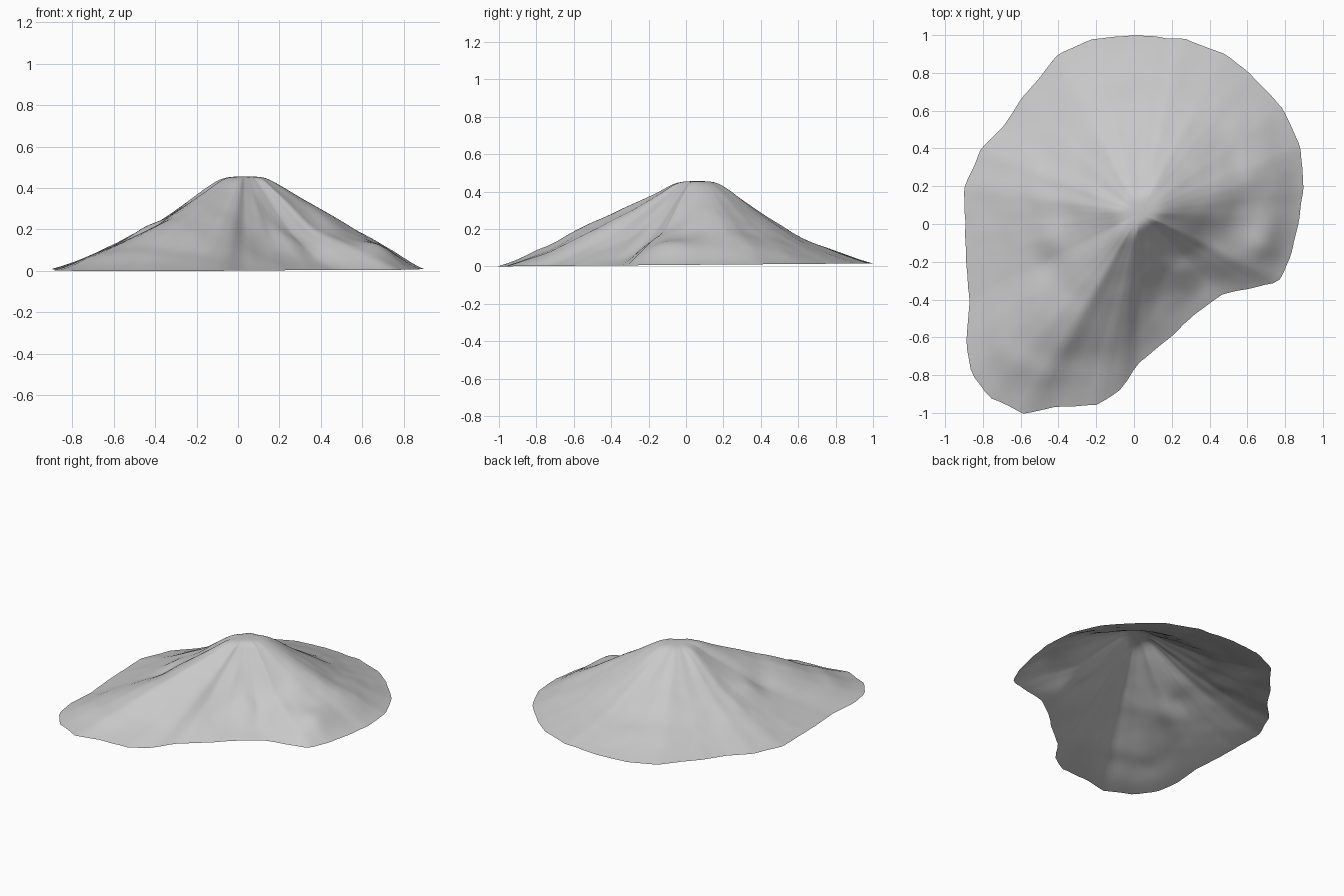
import bpy, bmesh, math
from mathutils import Vector, noise

cube = bpy.data.objects.get("Cube")
if cube:
    bpy.data.objects.remove(cube, do_unlink=True)

CENTRE = Vector((.03, .06))
APEX, CAP = .51, .456
SEGMENTS, RINGS = 168, 50

# Footprint of the hill, counterclockwise from +x
FOOTPRINT = [(.87, 0), (.9, .2), (.88, .41), (.79, .61), (.61, .8), (.48, .9), (.27, .98),
             (0, 1), (-.22, .98), (-.4, .9), (-.59, .67), (-.69, .52), (-.81, .4),
             (-.9, .18), (-.89, -.2), (-.87, -.4), (-.89, -.64), (-.86, -.8), (-.76, -.92),
             (-.58, -1), (-.4, -.97), (-.2, -.96), (-.06, -.87), (.02, -.74), (.19, -.6),
             (.32, -.48), (.47, -.37), (.76, -.31), (.82, -.2)]

# Direction in degrees: heights at one to four fifths of the way out
SLOPES = {0: (.41, .30, .19, .11), 15: (.415, .315, .21, .11), 30: (.415, .30, .185, .095),
          60: (.41, .28, .165, .08), 90: (.375, .26, .145, .08), 120: (.39, .27, .16, .08),
          150: (.39, .27, .165, .08), 180: (.40, .26, .165, .075), 210: (.38, .26, .155, .075),
          225: (.39, .265, .165, .075), 240: (.395, .30, .205, .085),
          255: (.385, .265, .165, .07), 270: (.385, .265, .155, .07),
          285: (.385, .27, .14, .065), 300: (.39, .265, .15, .06), 315: (.39, .26, .14, .06),
          330: (.385, .25, .15, .075), 345: (.39, .265, .16, .105)}
SLOPES[360] = SLOPES[0]

# Local knolls and hollows: x, y, height, radius
BUMPS = [(-.45, -.08, .02, .09), (-.43, -.22, -.02, .08), (.7, -.1, .02, .1),
         (.36, -.1, -.02, .09), (.27, -.25, .02, .07), (.66, .3, .01, .1),
         (-.68, -.7, .012, .07), (-.52, -.78, .015, .07)]


def spline(a, b, c, d, f):
    """Smooth curve from b to c."""
    return b + .5 * f * (c - a + f * (2*a - 5*b + 4*c - d + f * (3*(b - c) + d - a)))


def footprint_radius(angle):
    """Distance from the centre to the footprint edge along a direction."""
    ray = Vector((math.cos(angle), math.sin(angle)))
    for i, p in enumerate(FOOTPRINT):
        a = Vector(p) - CENTRE
        b = Vector(FOOTPRINT[(i + 1) % len(FOOTPRINT)]) - CENTRE
        side_a, side_b = ray.cross(a), ray.cross(b)
        if side_a <= 0 < side_b and ray.dot(a) > 0:
            return ray.dot(a.lerp(b, side_a / (side_a - side_b)))


def slope_at(angle):
    """Blend the two profiles on either side of a direction."""
    degrees = math.degrees(angle)
    after = min(k for k in SLOPES if k > degrees)
    before = max(k for k in SLOPES if k <= degrees)
    f = (degrees - before) / (after - before)
    return [p + f * (q - p) for p, q in zip(SLOPES[before], SLOPES[after])]


def hill_height(row, t, x, y):
    """Follow the profile, flatten the summit, add knolls and roughness."""
    rim = .008 + .008 * y
    h = [row[0], APEX, *row, rim, rim - .04]
    k = min(int(t * 5), 4)
    z = spline(*h[k:k + 4], t * 5 - k)
    z = -.015 * math.log(math.exp(-z / .015) + math.exp(-CAP / .015))
    fade = min(1, t * 2) * min(1, (1 - t) * 6)
    for bx, by, height, r in BUMPS:
        z += fade * height * math.exp(-((x - bx)**2 + (y - by)**2) / r**2)
    z += fade * .008 * noise.noise((x * 5, y * 5, 0))
    z += fade * .005 * noise.noise((x * 12, y * 12, 3))
    return max(z, rim)


# Hill: an open shell of rings around the summit
bm = bmesh.new()
summit = bm.verts.new((*CENTRE, CAP))
rings = [[] for _ in range(RINGS)]
for i in range(SEGMENTS):
    angle = math.tau * i / SEGMENTS
    c, s = math.cos(angle), math.sin(angle)
    radius, row = footprint_radius(angle), slope_at(angle)
    radius *= 1 + .008 * noise.noise((c * 9, s * 9, 7))
    for j, ring in enumerate(rings, 1):
        t = j / RINGS
        x, y = CENTRE.x + radius * t * c, CENTRE.y + radius * t * s
        ring.append(bm.verts.new((x, y, hill_height(row, t, x, y))))
for i in range(SEGMENTS):
    n = (i + 1) % SEGMENTS
    bm.faces.new((summit, rings[0][i], rings[0][n]))
    for inner, outer in zip(rings, rings[1:]):
        bm.faces.new((inner[i], outer[i], outer[n], inner[n]))
for face in bm.faces:
    face.smooth = True

# Soften the slopes, leaving the rim in place
inside = [v for ring in rings[:-1] for v in ring]
for _ in range(5):
    bmesh.ops.smooth_vert(bm, verts=inside, factor=.5, use_axis_z=True)

mesh = bpy.data.meshes.new("hill")
bm.to_mesh(mesh)
bm.free()
hill = bpy.data.objects.new("hill", mesh)
bpy.context.collection.objects.link(hill)

# Plain grey stone
stone = bpy.data.materials.new("grey_stone")
stone.use_nodes = True
colour = (.58, .58, .58, 1)
stone.diffuse_color = colour
stone.node_tree.nodes["Principled BSDF"].inputs["Base Color"].default_value = colour
mesh.materials.append(stone)
